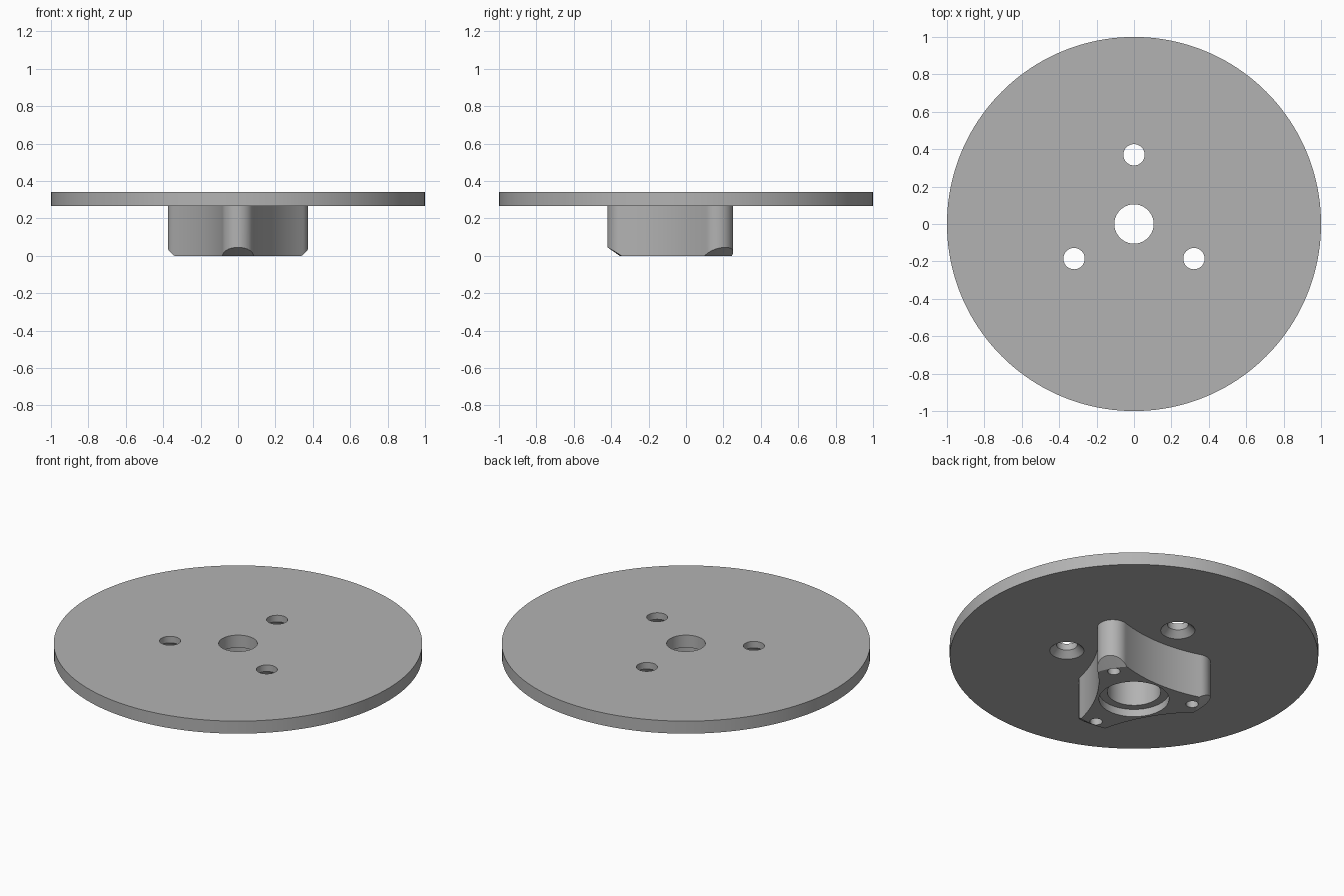
import bpy
import bmesh
from math import sin, cos, pi, radians, sqrt, atan2
from mathutils import Vector

cube = bpy.data.objects.get("Cube")
if cube:
    bpy.data.objects.remove(cube)

grey = bpy.data.materials.new("plain grey")
grey.use_nodes = True
colour = (0.45, 0.45, 0.45, 1)
grey.diffuse_color = colour
grey.node_tree.nodes["Principled BSDF"].inputs["Base Color"].default_value = colour

PLATE_LOW, PLATE_TOP = 0.267, 0.342
LOBES = [radians(a) for a in (-90, 30, 150)]
SCREWS = [radians(a) for a in (90, 210, 330)]


def add_object(name, bm):
    bmesh.ops.recalc_face_normals(bm, faces=bm.faces)
    mesh = bpy.data.meshes.new(name)
    bm.to_mesh(mesh)
    bm.free()
    mesh.materials.append(grey)
    obj = bpy.data.objects.new(name, mesh)
    bpy.context.collection.objects.link(obj)
    return obj


def turned(name, profile, centre=(0, 0), sides=64):
    """Solid of revolution from (radius, z) pairs, capped at both ends."""
    bm = bmesh.new()
    rings = [[bm.verts.new((centre[0] + r * cos(2 * pi * i / sides),
                            centre[1] + r * sin(2 * pi * i / sides), z))
              for i in range(sides)] for r, z in profile]
    for low, high in zip(rings, rings[1:]):
        for i in range(sides):
            j = (i + 1) % sides
            bm.faces.new((low[i], low[j], high[j], high[i]))
    bm.faces.new(rings[0])
    bm.faces.new(rings[-1])
    return add_object(name, bm)


def combine(obj, tools, operation="DIFFERENCE"):
    """Apply booleans and discard the cutters."""
    for tool in tools:
        tool.hide_render = True
        mod = obj.modifiers.new("cut", "BOOLEAN")
        mod.operation, mod.solver, mod.object = operation, "EXACT", tool
    graph = bpy.context.evaluated_depsgraph_get()
    mesh = bpy.data.meshes.new_from_object(obj.evaluated_get(graph))
    obj.modifiers.clear()
    obj.data = mesh
    for tool in tools:
        bpy.data.objects.remove(tool)


def smooth(obj):
    bpy.ops.object.select_all(action="DESELECT")
    obj.select_set(True)
    bpy.context.view_layer.objects.active = obj
    bpy.ops.object.shade_smooth_by_angle(angle=radians(30))


def polar(radius, angle):
    return Vector((radius * cos(angle), radius * sin(angle)))


# Round plate with a centre hole and three holes countersunk from below
plate = turned("round_plate", [(1, PLATE_LOW), (1, PLATE_TOP)], sides=160)
cutters = [turned("centre_cutter", [(0.105, 0.2), (0.105, 0.4)])]
for a in SCREWS:
    cutters.append(turned("screw_cutter", [
        (0.103, PLATE_LOW - 0.01), (0.057, PLATE_LOW + 0.036), (0.057, 0.4)],
        polar(0.37, a), 48))
combine(plate, cutters)
smooth(plate)

# Hub outline: three round lobes joined by tangent hollow arcs
reach, tip, waist = 0.336, 0.084, 0.207
side, gap = reach * sin(pi / 3), waist - reach * cos(pi / 3)
hollow = (side ** 2 + gap ** 2 - tip ** 2) / (2 * (tip - gap))
centre_far = waist + hollow
sweep = atan2(side, centre_far - reach / 2)
outline = []
for a in LOBES:
    half = pi / 3 + sweep
    half = pi - half if half > pi / 2 else half
    # the lobe ends where its normal points at the neighbouring arc's centre
    to_arc = polar(centre_far, a + pi / 3) - polar(reach, a)
    half = (atan2(to_arc.y, to_arc.x) - a + pi) % (2 * pi) - pi
    for i in range(25):
        outline.append(polar(reach, a) + polar(tip, a + half * (i / 12 - 1)))
    mid = a + pi / 3
    for i in range(1, 24):
        t = sweep * (i / 12 - 1)
        outline.append(polar(centre_far, mid) + polar(hollow, mid + pi - t))

bm = bmesh.new()
base = bm.faces.new([bm.verts.new((p.x, p.y, 0)) for p in outline])
top = bmesh.ops.extrude_face_region(bm, geom=[base])["geom"]
bmesh.ops.translate(bm, vec=(0, 0, PLATE_LOW),
                    verts=[g for g in top if isinstance(g, bmesh.types.BMVert)])
hub = add_object("three_lobed_hub", bm)

# Conical chamfer on the lobe tips
cone = turned("chamfer_cutter", [(0.34, -0.01), (0.427, 0.05), (0.5, 0.1),
                                 (0.5, 0.4)], sides=128)
combine(hub, [cone], "INTERSECT")

# Stepped bore and blind holes in the lobes
cutters = [turned("bore_cutter", [(0.19, -0.05), (0.19, 0.045),
                                  (0.145, 0.045), (0.145, 0.4)])]
for a in LOBES:
    cutters.append(turned("pilot_cutter", [(0.034, -0.05), (0.034, 0.18)],
                          polar(0.32, a), 32))
combine(hub, cutters)
smooth(hub)
